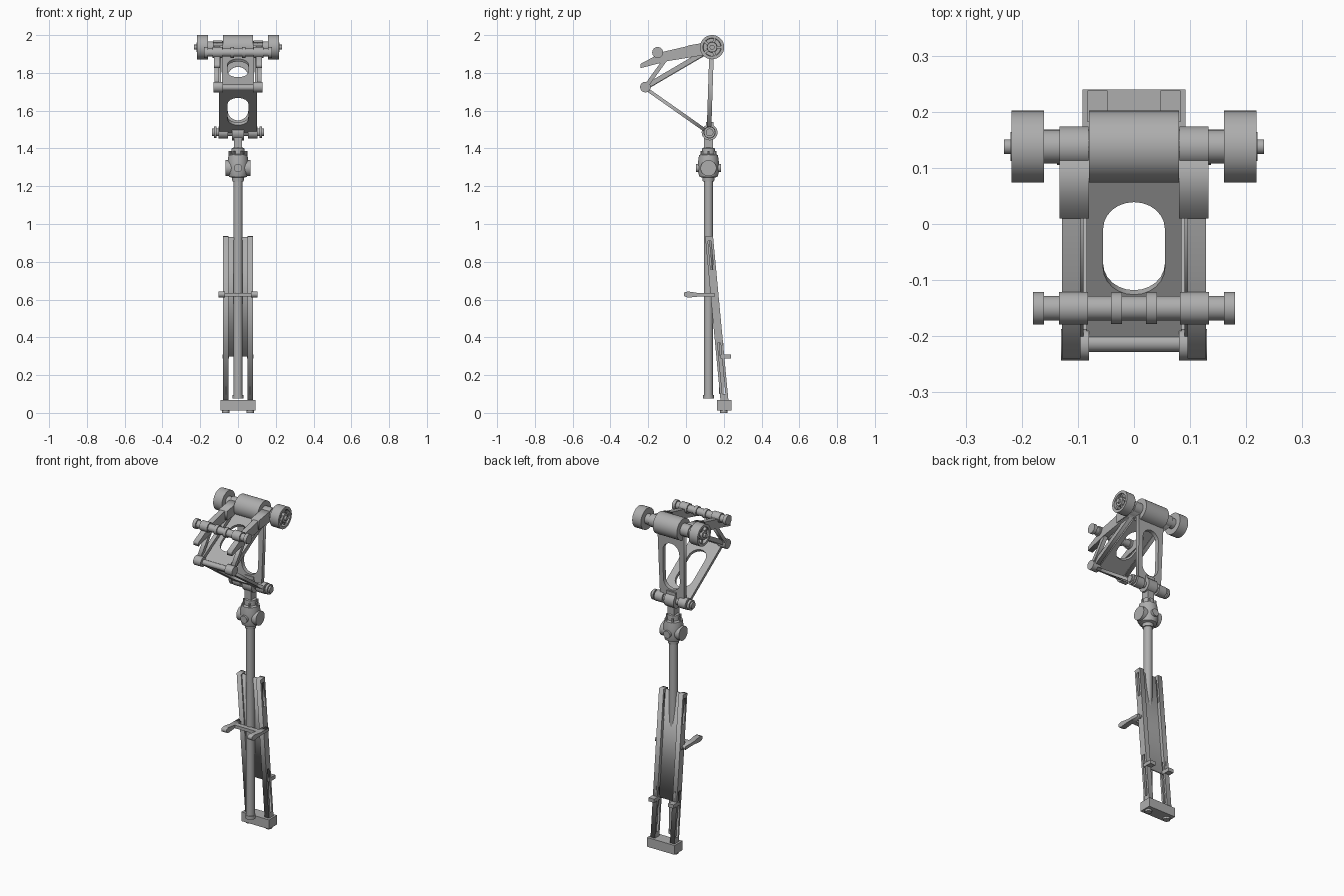
import bpy, bmesh, math
from mathutils import Matrix, Vector

old = bpy.data.objects.get("Cube")
if old:
    bpy.data.objects.remove(old)

metal = bpy.data.materials.new("grey_metal")
metal.use_nodes = True
metal.diffuse_color = (0.42, 0.42, 0.42, 1)
metal.node_tree.nodes["Principled BSDF"].inputs["Base Color"].default_value = (0.42, 0.42, 0.42, 1)


def finish(name, mesh, smooth=False):
    ob = bpy.data.objects.new(name, mesh)
    bpy.context.scene.collection.objects.link(ob)
    mesh.materials.clear()
    mesh.materials.append(metal)
    if smooth:
        bpy.ops.object.select_all(action='DESELECT')
        ob.select_set(True)
        bpy.context.view_layer.objects.active = ob
        bpy.ops.object.shade_smooth_by_angle(angle=math.radians(35))
    return ob


def lathe(name, axis, centre, profile, segs=32):
    """Revolve (distance, radius) points about an axis through centre."""
    bm = bmesh.new()
    rings = []
    for t, r in profile:
        ring = []
        for i in range(segs):
            a = math.tau * i / segs
            u, v = r * math.cos(a), r * math.sin(a)
            p = {'X': (t, u, v), 'Y': (v, t, u), 'Z': (u, v, t)}[axis]
            ring.append(bm.verts.new(Vector(centre) + Vector(p)))
        rings.append(ring)
    for a, b in zip(rings, rings[1:]):
        for i in range(segs):
            j = (i + 1) % segs
            bm.faces.new((a[i], a[j], b[j], b[i]))
    bm.faces.new(rings[0])
    bm.faces.new(rings[-1])
    bmesh.ops.recalc_face_normals(bm, faces=bm.faces)
    mesh = bpy.data.meshes.new(name)
    bm.to_mesh(mesh)
    bm.free()
    return finish(name, mesh, True)


def rod(name, axis, centre, r, half, segs=32):
    return lathe(name, axis, centre, [(-half, r), (half, r)], segs)


def box(name, x, y, z):
    bm = bmesh.new()
    bmesh.ops.create_cube(bm, size=1)
    for v in bm.verts:
        v.co = [lo + (c + 0.5) * (hi - lo) for c, (lo, hi) in zip(v.co, (x, y, z))]
    mesh = bpy.data.meshes.new(name)
    bm.to_mesh(mesh)
    bm.free()
    return finish(name, mesh)


def cut_sheet(name, loops, matrix, thick):
    """Flat outline with optional holes, given thickness."""
    cu = bpy.data.curves.new(name, 'CURVE')
    cu.dimensions, cu.fill_mode, cu.extrude = '2D', 'BOTH', thick / 2
    for pts in loops:
        sp = cu.splines.new('POLY')
        sp.points.add(len(pts) - 1)
        for p, q in zip(sp.points, pts):
            p.co = (q[0], q[1], 0, 1)
        sp.use_cyclic_u = True
    tmp = bpy.data.objects.new(name + "_outline", cu)
    bpy.context.scene.collection.objects.link(tmp)
    dg = bpy.context.evaluated_depsgraph_get()
    mesh = bpy.data.meshes.new_from_object(tmp.evaluated_get(dg))
    bpy.data.objects.remove(tmp)
    mesh.transform(matrix)
    return finish(name, mesh)


def slot(w, a, b):
    """Rounded slot of half width w from a to b."""
    n = 12
    arc = [math.pi * i / n for i in range(n + 1)]
    top = [(w * math.cos(t), b - w + w * math.sin(t)) for t in arc]
    return top + [(-w * math.cos(t), a + w - w * math.sin(t)) for t in arc]


def frame_plate(name, a, b, wa, wb, hole, thick):
    """Slotted plate spanning two (y, z) points."""
    d = Vector((0, b[0] - a[0], b[1] - a[1]))
    n = d.length
    d.normalize()
    x = Vector((1, 0, 0))
    m = Matrix((x, d, x.cross(d))).transposed().to_4x4()
    m.translation = (0, a[0], a[1])
    outer = [(-wa, 0), (wa, 0), (wb, n), (-wb, n)]
    return cut_sheet(name, [outer, slot(0.055, hole[0] * n, hole[1] * n)], m, thick)


def side_profile(name, pts, x0, x1, holes=()):
    """Outline in (y, z) extruded from x0 to x1."""
    m = Matrix(((0, 0, 1, (x0 + x1) / 2), (1, 0, 0, 0), (0, 1, 0, 0), (0, 0, 0, 1)))
    return cut_sheet(name, [pts, *holes], m, abs(x1 - x0))


def bar_pts(a, b, w):
    a, b = Vector(a), Vector(b)
    d = (b - a).normalized()
    n = Vector((-d.y, d.x)) * w / 2
    return [a + n, b + n, b - n, a - n]


# Main axle, drum and wheels
AY, AZ = 0.138, 1.936
axle = (0, AY, AZ)
rod("main_drum", 'X', axle, 0.064, 0.08, 48)
rod("main_axle", 'X', axle, 0.03, 0.165)
rod("axle_tip", 'X', axle, 0.013, 0.232)

# Front roller bar
roller = (0, -0.15, 1.908)
rod("front_roller", 'X', roller, 0.022, 0.18)
for s, side in ((-1, "right"), (1, "left")):
    wheel = [(0.16, 0.05), (0.16, 0.064), (0.218, 0.064), (0.218, 0.048), (0.195, 0.046),
             (0.195, 0.028), (0.22, 0.026), (0.22, 0.012)]
    lathe(side + "_wheel", 'X', axle, [(s * t, r) for t, r in wheel], 48)
    for i in range(5):
        a = math.tau * i / 5
        c, sn = math.cos(a), math.sin(a)
        side_profile(side + "_wheel_spoke", bar_pts((AY + 0.02 * c, AZ + 0.02 * sn),
                     (AY + 0.055 * c, AZ + 0.055 * sn), 0.014), s * 0.19, s * 0.212)
    rod(side + "_roller_end", 'X', (s * 0.17, *roller[1:]), 0.029, 0.01)
    rod(side + "_roller_sleeve", 'X', (s * 0.108, *roller[1:]), 0.029, 0.026)
    rod(side + "_roller_band", 'X', (s * 0.031, *roller[1:]), 0.028, 0.01)

    # Upper arms, lower arms and short links
    rod(side + "_axle_clamp", 'X', (s * 0.107, AY, AZ), 0.036, 0.026)
    side_profile(side + "_upper_arm", [(0.13, 1.965), (0.01, 1.942), (-0.12, 1.912), (-0.24, 1.848),
                 (-0.24, 1.825), (-0.1, 1.862), (0.13, 1.9)], s * 0.095, s * 0.128)
    side_profile(side + "_arm_root", [(0.15, 1.968), (0.01, 1.945), (0.01, 1.89), (0.15, 1.9)],
                 s * 0.08, s * 0.133)
    side_profile(side + "_lower_arm", bar_pts((0.1, 1.91), (-0.215, 1.725), 0.026), s * 0.09, s * 0.115)
    side_profile(side + "_short_link", bar_pts((-0.11, 1.87), (-0.215, 1.725), 0.022), s * 0.1, s * 0.125)
    rod(side + "_front_knuckle", 'X', (s * 0.105, -0.215, 1.725), 0.028, 0.025)

# Triangular frame of three slotted plates
frame_plate("upper_frame_plate", (0.1, 1.9), (-0.2, 1.725), 0.085, 0.085, (0.19, 0.74), 0.016)
frame_plate("lower_frame_plate", (-0.21, 1.715), (0.11, 1.49), 0.1, 0.1, (0.18, 0.82), 0.018)
frame_plate("rear_frame_plate", (0.135, 1.9), (0.122, 1.5), 0.088, 0.08, (0.17, 0.88), 0.024)
rod("front_hinge_pin", 'X', (0, -0.212, 1.722), 0.016, 0.12)

# Lower hinge
hinge = (0, 0.125, 1.485)
rod("hinge_axle", 'X', hinge, 0.02, 0.137)
rod("hinge_hub", 'X', hinge, 0.042, 0.032)
box("hinge_ear", (-0.03, 0.03), (0.105, 0.145), (1.46, 1.54))
for s, side in ((-1, "right"), (1, "left")):
    rod(side + "_hinge_sleeve", 'X', (s * 0.078, *hinge[1:]), 0.032, 0.026)
    rod(side + "_hinge_flange", 'X', (s * 0.12, *hinge[1:]), 0.03, 0.007)

# Universal joint
SY = 0.119
box("joint_neck", (-0.022, 0.022), (SY - 0.025, SY + 0.025), (1.38, 1.47))
lathe("joint_body", 'Z', (0, SY, 0), [(1.225, 0.03), (1.245, 0.032), (1.25, 0.048), (1.275, 0.055),
      (1.33, 0.055), (1.365, 0.05), (1.37, 0.036), (1.4, 0.034), (1.405, 0.022), (1.42, 0.022)])
rod("joint_cross_trunnion", 'X', (0, SY, 1.296), 0.042, 0.065)
rod("joint_long_trunnion", 'Y', (0, SY, 1.296), 0.022, 0.066)
for i in range(6):
    a = math.tau * i / 6
    rod("joint_bolt", 'Z', (0.042 * math.cos(a), SY + 0.042 * math.sin(a), 1.375), 0.007, 0.012, 6)

# Central shaft
lathe("shaft", 'Z', (0, SY, 0), [(0.075, 0.028), (0.095, 0.028), (0.095, 0.024), (1.24, 0.024)])

# Leaning rails with a panel between them
TOP, FOOT = (0.122, 0.935), (0.205, 0.05)


def lean(z):
    return TOP[0] + (FOOT[0] - TOP[0]) * (TOP[1] - z) / (TOP[1] - FOOT[1])


for s, side in ((-1, "right"), (1, "left")):
    holes = [bar_pts((lean(a), a), (lean(b), b), 0.016) for a, b in ((0.76, 0.91), (0.1, 0.37))]
    side_profile(side + "_rail", bar_pts(TOP, FOOT, 0.042), s * 0.05, s * 0.08, holes)
    box(side + "_rail_web", (min(s * 0.06, s * 0.066), max(s * 0.06, s * 0.066)),
        (lean(0.235) - 0.012, lean(0.235) + 0.012), (0.1, 0.37))
    box(side + "_peg", (s * 0.065 - 0.018, s * 0.065 + 0.018), (lean(0.3), 0.238), (0.288, 0.31))
    rod(side + "_rail_pin", 'X', (s * 0.08, lean(0.62), 0.62), 0.01, 0.006, 16)
    # Foot pedals
    side_profile(side + "_pedal", [(-0.01, 0.618), (0.01, 0.61), (0.07, 0.616), (0.15, 0.614),
                 (0.15, 0.634), (0.07, 0.634), (0.01, 0.643), (-0.01, 0.637)], s * 0.07, s * 0.102)
side_profile("rail_panel", bar_pts((lean(0.93) - 0.006, 0.93), (lean(0.3) - 0.006, 0.3), 0.014), -0.052, 0.052)
box("pedal_crossbar", (-0.1, 0.1), (0.07, 0.1), (0.615, 0.634))

# Base block with small feet
box("base_block", (-0.092, 0.092), (0.165, 0.24), (0.012, 0.068))
for x in (-0.065, 0.065):
    rod("base_foot", 'Z', (x, 0.2, 0.01), 0.02, 0.01, 16)
